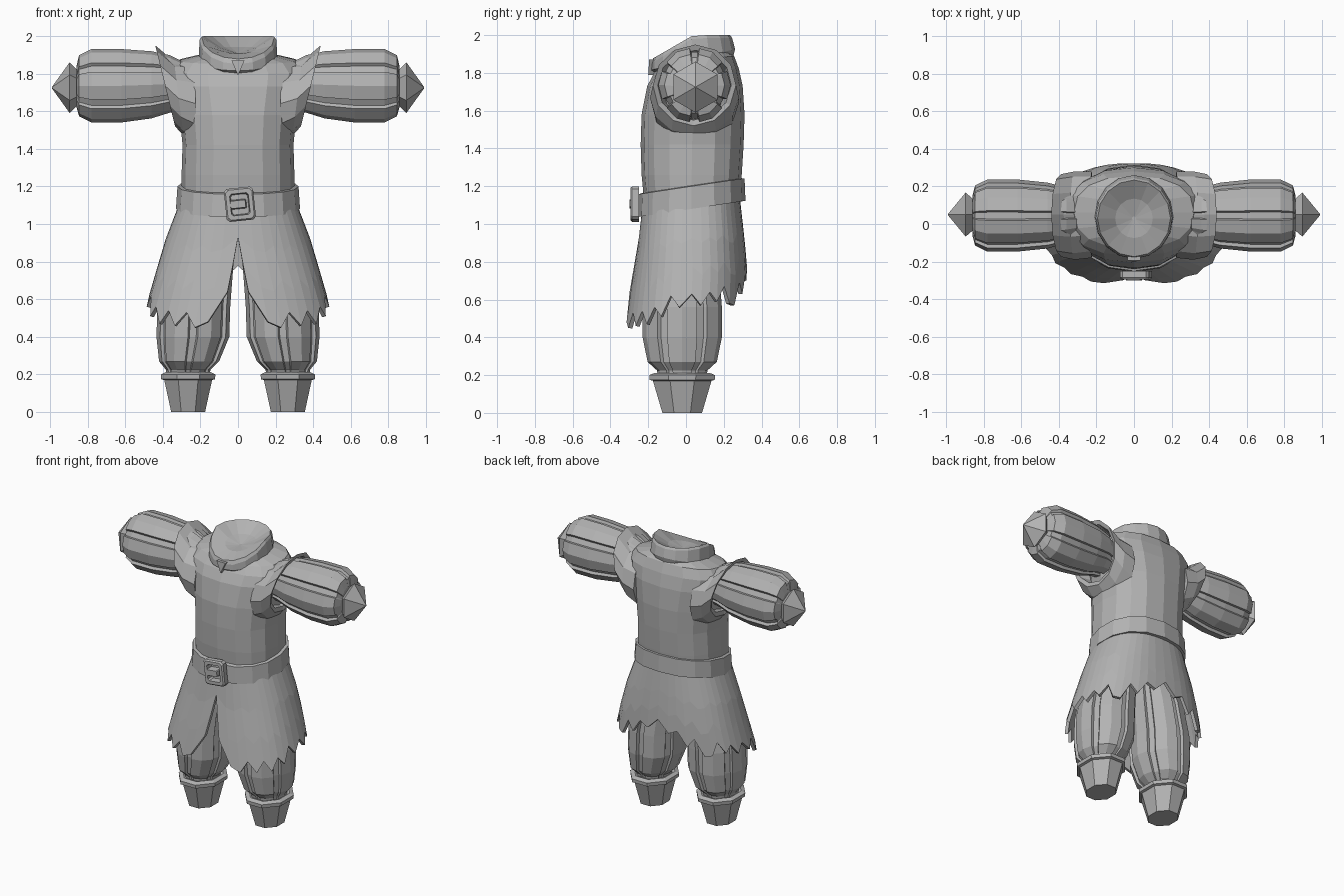
import bpy, bmesh
from math import sin, cos, pi, radians, asin
from mathutils import Vector, Matrix

cube = bpy.data.objects.get("Cube")
if cube:
    bpy.data.objects.remove(cube)

GREY = (0.45, 0.45, 0.45, 1)
cloth = bpy.data.materials.new("plain grey")
cloth.use_nodes = True
cloth.diffuse_color = GREY
cloth.node_tree.nodes["Principled BSDF"].inputs["Base Color"].default_value = GREY


def finish(name, bm):
    bmesh.ops.recalc_face_normals(bm, faces=bm.faces)
    mesh = bpy.data.meshes.new(name)
    bm.to_mesh(mesh)
    bm.free()
    mesh.materials.append(cloth)
    obj = bpy.data.objects.new(name, mesh)
    bpy.context.collection.objects.link(obj)
    return obj


def loft(name, rings, closed=True, caps=(True, True), loop=False):
    """Skin a list of point rings; loop joins the last ring to the first."""
    bm = bmesh.new()
    rows = [[bm.verts.new(p) for p in ring] for ring in rings]
    n = len(rows[0])
    pairs = list(zip(rows, rows[1:])) + ([(rows[-1], rows[0])] if loop else [])
    for a, b in pairs:
        for i in range(n if closed else n - 1):
            j = (i + 1) % n
            bm.faces.new((a[i], a[j], b[j], b[i]))
    if not loop and closed:
        for use, row in zip(caps, (rows[0], rows[-1])):
            if use:
                bm.faces.new(row)
    return finish(name, bm)


def mirror(obj):
    mod = obj.modifiers.new("mirror", 'MIRROR')
    mod.use_mirror_merge = True
    mod.merge_threshold = 0.002
    return obj


def rounded(v, power):
    return (1 if v >= 0 else -1) * abs(v) ** power


def body_point(t, rx, front, back, z, tilt=0.0, power=0.85):
    """Point on a body section; t = 0 is the front, pi the back."""
    cy, ry = (front + back) / 2, (back - front) / 2
    y = -ry * rounded(cos(t), power)
    return Vector((rx * rounded(sin(t), power), cy + y, z + tilt * y))


def body_ring(rx, front, back, z, tilt=0.0, n=16, power=0.85):
    return [body_point(2 * pi * i / n, rx, front, back, z, tilt, power) for i in range(n)]


def interp(table, z):
    """Interpolate rows (z, ...) sorted by falling z."""
    for a, b in zip(table, table[1:]):
        if z >= b[0]:
            f = min(1, (a[0] - z) / (a[0] - b[0]))
            return [p + (q - p) * f for p, q in zip(a[1:], b[1:])]
    return table[-1][1:]


# Tunic body, up to the base of the neck
loft("tunic_body", [
    body_ring(0.30, -0.22, 0.28, 1.10),
    body_ring(0.30, -0.235, 0.295, 1.26),
    body_ring(0.295, -0.24, 0.305, 1.42),
    body_ring(0.31, -0.235, 0.31, 1.58),
    body_ring(0.35, -0.205, 0.30, 1.73),
    body_ring(0.365, -0.17, 0.28, 1.81, 0.05),
    body_ring(0.32, -0.13, 0.255, 1.87, 0.1),
    body_ring(0.19, -0.10, 0.22, 1.90, 0.1),
])


# Collar with a rim that dips to a V at the front and a shallow bowl inside
def collar_rim(scale, drop):
    ring = []
    for p in body_ring(0.2 * scale, 0.03 - 0.21 * scale, 0.03 + 0.21 * scale, 0, power=1):
        dip = max(0, 0.04 - p.y) / 0.22
        ring.append(Vector((p.x, p.y, 2.0 - drop - 0.13 * dip * scale)))
    return ring


loft("collar", [
    body_ring(0.17, -0.15, 0.24, 1.82, 0.15, power=1),
    body_ring(0.21, -0.185, 0.26, 1.87, 0.25, power=1),
    collar_rim(1.02, 0.015),
    collar_rim(0.97, 0.0),
    collar_rim(0.5, 0.06),
    collar_rim(0.05, 0.09),
])
collar_notch = loft("collar_notch", [
    [Vector((-0.035, -0.195, 1.87)), Vector((0.035, -0.195, 1.87)), Vector((0, -0.2, 1.79))],
    [Vector((-0.035, -0.16, 1.87)), Vector((0.035, -0.16, 1.87)), Vector((0, -0.16, 1.79))],
])


# Flared shoulder caps with slanted armholes
def armhole(top, bottom, half_depth, n=12):
    mid, half = (Vector(top) + Vector(bottom)) / 2, (Vector(top) - Vector(bottom)) / 2
    return [mid + half * cos(2 * pi * i / n)
            + Vector((0, half_depth * sin(2 * pi * i / n), 0)) for i in range(n)]


mirror(loft("shoulder_cap", [
    armhole((0.23, 0.06, 1.86), (0.22, 0.04, 1.42), 0.23),
    armhole((0.34, 0.05, 1.865), (0.29, 0.04, 1.47), 0.235),
    armhole((0.44, 0.05, 1.95), (0.335, 0.04, 1.52), 0.22),
    armhole((0.43, 0.05, 1.92), (0.33, 0.04, 1.55), 0.195),
    armhole((0.28, 0.05, 1.85), (0.27, 0.04, 1.56), 0.16),
]))

# Ragged skirt, open at the front below a slit
SKIRT = [(1.14, 0.30, -0.225, 0.285), (0.92, 0.385, -0.25, 0.31), (0.75, 0.435, -0.28, 0.325),
         (0.58, 0.485, -0.31, 0.32), (0.44, 0.50, -0.33, 0.30)]
HEM = [0.64, 0.48, 0.45, 0.53, 0.46, 0.54, 0.47, 0.56, 0.51, 0.62, 0.56, 0.63,
       0.57, 0.64, 0.59, 0.67, 0.58, 0.57, 0.69, 0.63, 0.73, 0.70, 0.78]
rows = []
for v in (0, 0.42, 0.72, 1):
    row = []
    for i, hem in enumerate(HEM):
        z = 1.14 + (hem - 1.14) * v
        rx, front, back = interp(SKIRT, z)
        gap = max(0, 0.92 - z) * 0.2
        start = asin((gap / rx) ** (1 / 0.85))
        t = start + (pi - start) * i / (len(HEM) - 1)
        p = body_point(t, rx, front, back, z)
        row.append(p)
    rows.append(row)
skirt = mirror(loft("ragged_skirt", rows, closed=False))
thick = skirt.modifiers.new("cloth thickness", 'SOLIDIFY')
thick.thickness = 0.022
thick.offset = -1

# Belt, higher at the back
loft("belt", [
    body_ring(rx, 0.03 - ry, 0.03 + ry, z, 0.15, power=0.9)
    for rx, ry, z in ((0.29, 0.25, 1.085), (0.33, 0.285, 1.08), (0.322, 0.28, 1.20), (0.29, 0.25, 1.205))
], loop=True)


# Buckle frame and tongue, slightly askew
def plate(w, h, y, corner):
    pts = [(w - corner, h), (w, h - corner)]
    quarter = pts + [(x, -z) for x, z in reversed(pts)]
    quarter += [(-x, z) for x, z in reversed(quarter)]
    return [Vector((x, y, z)) for x, z in quarter]


buckle = loft("buckle_frame", [
    plate(0.078, 0.088, -0.25, 0.015), plate(0.078, 0.088, -0.285, 0.015),
    plate(0.07, 0.08, -0.295, 0.015), plate(0.05, 0.058, -0.295, 0.01),
    plate(0.045, 0.053, -0.25, 0.01)], loop=True)
tongue = loft("buckle_tongue", [
    plate(0.045, 0.025, -0.25, 0.005), plate(0.04, 0.02, -0.3, 0.005)])
for part, x in ((buckle, 0.01), (tongue, 0.0)):
    part.matrix_world = Matrix.Translation((x, 0, 1.105)) @ Matrix.Rotation(radians(-6), 4, 'Y')


# Puffed tubes: six panels divided by sunken strips
def puffed_section(rx, ry):
    pts = []
    for k in range(6):
        for offset, depth in ((-24, 0.9), (-22, 1), (0, 1.03), (22, 1), (24, 0.9)):
            a = radians(60 * k + offset)
            pts.append((rx * depth * cos(a), ry * depth * sin(a)))
    return pts


# Sleeves run along x
mirror(loft("puffed_sleeve", [
    [Vector((x, 0.045 + a, z + b)) for a, b in puffed_section(r, r * 1.06)]
    for x, r, z in ((0.28, 0.12, 1.73), (0.36, 0.145, 1.745), (0.46, 0.17, 1.74), (0.62, 0.186, 1.735),
                    (0.78, 0.186, 1.735), (0.845, 0.155, 1.735), (0.86, 0.10, 1.73))]))


# Cuffs with pointed ends
def hexagon(x, r):
    return [Vector((x, 0.05 + r * sin(k * pi / 3), 1.725 + r * cos(k * pi / 3))) for k in range(6)]


mirror(loft("pointed_cuff", [hexagon(0.82, 0.10), hexagon(0.86, 0.10), hexagon(0.895, 0.135),
                             hexagon(0.99, 0.003)]))

# Puffed trouser legs
mirror(loft("puffed_trouser_leg", [
    [Vector((cx + a, -0.02 + b, z)) for a, b in puffed_section(rx, ry)]
    for z, cx, rx, ry in ((0.19, 0.265, 0.11, 0.13), (0.225, 0.265, 0.115, 0.135),
                          (0.27, 0.26, 0.155, 0.185), (0.4, 0.24, 0.188, 0.212),
                          (0.56, 0.235, 0.188, 0.212), (0.78, 0.205, 0.175, 0.195),
                          (0.95, 0.17, 0.14, 0.16), (1.05, 0.15, 0.09, 0.12))]))


# Tapered boots with a turned rim
def boot_ring(z, rx, ry):
    return [Vector((0.265 + rx * cos(k * pi / 4 + pi / 8) / cos(pi / 8),
                    -0.02 + ry * sin(k * pi / 4 + pi / 8) / cos(pi / 8), z)) for k in range(8)]


mirror(loft("boot", [
    boot_ring(0, 0.09, 0.105), boot_ring(0.17, 0.127, 0.155), boot_ring(0.175, 0.143, 0.172),
    boot_ring(0.2, 0.145, 0.174), boot_ring(0.212, 0.12, 0.145), boot_ring(0.2, 0.09, 0.11)]))
